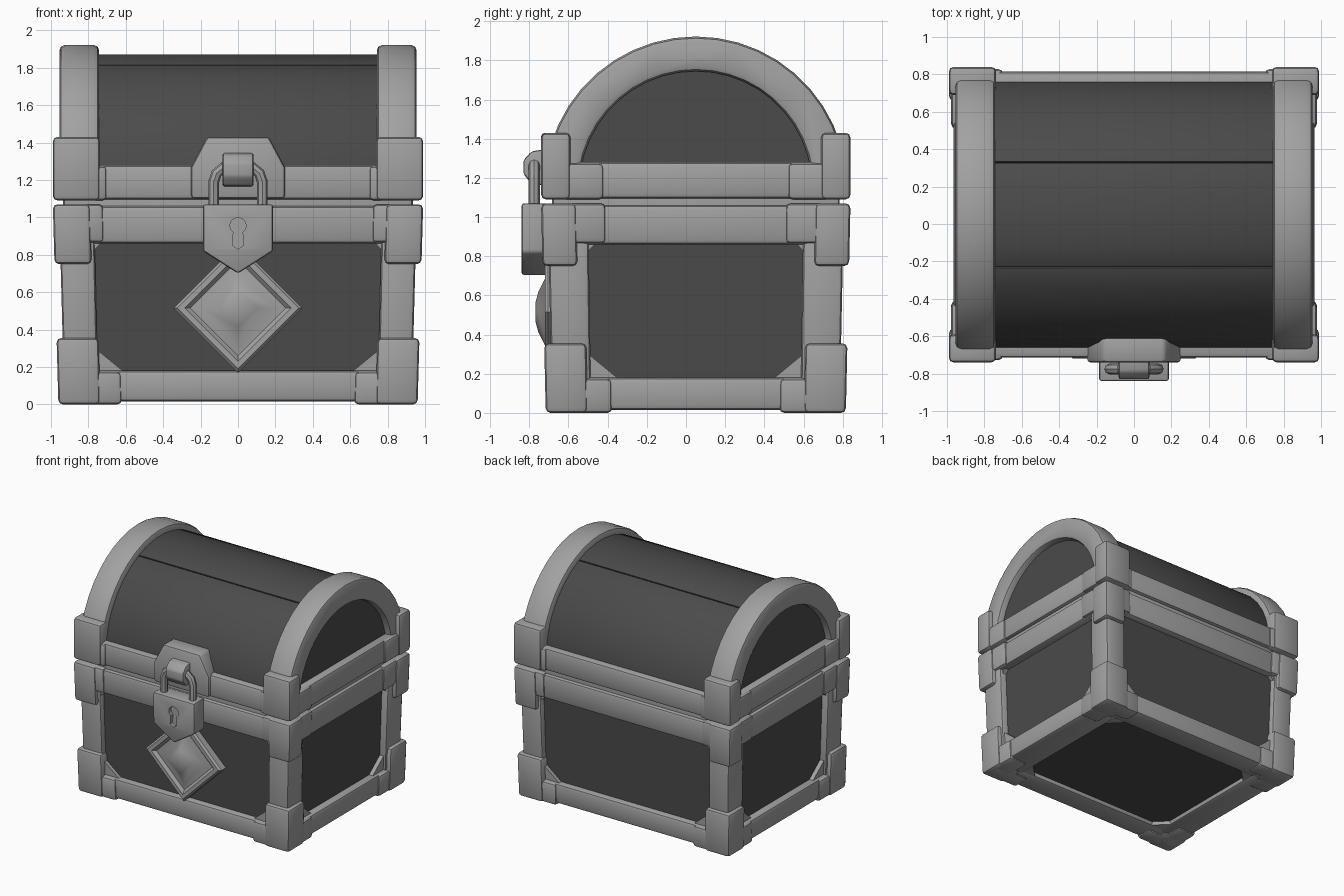
import bpy, bmesh, math
from mathutils import Vector

if "Cube" in bpy.data.objects:
    bpy.data.objects.remove(bpy.data.objects["Cube"])

CY = 0.05        # the chest sits slightly behind the lock
BODY_TOP = 1.07
HINGE = 1.15     # centre height of the lid arch


def material(name, value):
    m = bpy.data.materials.new(name)
    m.use_nodes = True
    color = (value, value, value, 1)
    m.diffuse_color = color
    bsdf = m.node_tree.nodes["Principled BSDF"]
    bsdf.inputs["Base Color"].default_value = color
    bsdf.inputs["Roughness"].default_value = 0.7
    return m


METAL = material("grey metal", 0.36)
WOOD = material("dark wood", 0.07)


def smooth(ob):
    bpy.ops.object.select_all(action='DESELECT')
    ob.select_set(True)
    bpy.context.view_layer.objects.active = ob
    bpy.ops.object.shade_smooth_by_angle(angle=math.radians(35))


def finish(name, bm, mat, bevel=0.0, taper=False):
    bmesh.ops.recalc_face_normals(bm, faces=bm.faces)
    if bevel:
        edges = [e for e in bm.edges if e.calc_face_angle(0) > math.radians(28)]
        bmesh.ops.bevel(bm, geom=edges, offset=bevel, segments=2,
                        profile=0.5, affect='EDGES', clamp_overlap=True)
    for v in bm.verts:
        if taper:
            s = 1 - 0.03 * (1 - v.co.z / BODY_TOP)
            v.co.x *= s
            v.co.y *= s
        v.co.y += CY
    me = bpy.data.meshes.new(name)
    bm.to_mesh(me)
    bm.free()
    me.materials.append(mat)
    ob = bpy.data.objects.new(name, me)
    bpy.context.collection.objects.link(ob)
    smooth(ob)
    return ob


def prism(name, pts, axis, lo, hi, mat=METAL, bevel=0.0, taper=False):
    """Extrude a 2D outline along one axis."""
    place = {'X': lambda u, v, w: (w, u, v),
             'Y': lambda u, v, w: (u, w, v),
             'Z': lambda u, v, w: (u, v, w)}[axis]
    bm = bmesh.new()
    face = bm.faces.new([bm.verts.new(place(u, v, lo)) for u, v in pts])
    ext = bmesh.ops.extrude_face_region(bm, geom=[face])
    shift = Vector(place(0, 0, hi - lo))
    for g in ext["geom"]:
        if isinstance(g, bmesh.types.BMVert):
            g.co += shift
    return finish(name, bm, mat, bevel, taper)


def box(name, x, y, z, mat=METAL, bevel=0.025, taper=False):
    (a, b), (c, d) = sorted(x), sorted(y)
    return prism(name, [(a, c), (b, c), (b, d), (a, d)], 'Z', z[0], z[1], mat, bevel, taper)


def arc(r, a0, a1, n):
    angles = [math.radians(a0 + (a1 - a0) * i / n) for i in range(n + 1)]
    return [(-r * math.cos(a), HINGE + r * math.sin(a)) for a in angles]


def both(s, lo, hi):
    return (s * lo, s * hi)


# Wooden cores and the metal lip between body and lid
box("body_panels", (-.90, .90), (-.71, .71), (.05, .98), WOOD, 0, True)
box("rim_lip", (-.935, .935), (-.735, .735), (.95, 1.2))
prism("lid_end_panels", arc(.695, 0, 180, 24), 'X', -.90, .90, WOOD)

# Curved lid planks
for name, a0, a1 in (("front", 0, 66.8), ("top", 67.3, 112.7), ("back", 113.2, 180)):
    n = max(4, round((a1 - a0) / 9))
    prism("lid_plank_" + name, arc(.722, a0, a1, n) + arc(.66, a1, a0, n),
          'X', -.76, .76, WOOD, 0.004)

# Rails along the front and back
for s, side in ((-1, "front"), (1, "back")):
    box("body_top_rail_" + side, (-.9, .9), both(s, .58, .765), (.86, 1.06), taper=True)
    box("body_bottom_rail_" + side, (-.9, .9), both(s, .56, .765), (.015, .18), taper=True)
    box("lid_rail_" + side, (-.9, .9), both(s, .6, .765), (1.095, 1.28))

# Rails and arches on the ends
for s, side in ((-1, "right"), (1, "left")):
    box("body_top_rail_" + side, both(s, .74, .965), (-.7, .7), (.86, 1.06), taper=True)
    box("body_bottom_rail_" + side, both(s, .72, .965), (-.7, .7), (.015, .18), taper=True)
    box("lid_rail_" + side, both(s, .75, .965), (-.7, .7), (1.095, 1.28))
    lo, hi = sorted(both(s, .742, .955))
    prism("lid_arch_" + side, arc(.772, 0, 180, 22) + arc(.595, 180, 0, 22),
          'X', lo, hi, METAL, 0.03)

# Corner posts, caps and gussets, repeated at all four corners
for sx, sidex in ((-1, "right"), (1, "left")):
    for sy, sidey in ((-1, "front"), (1, "back")):
        tag = "_" + sidey + "_" + sidex
        box("post" + tag, both(sx, .77, .957), both(sy, .55, .757), (.1, 1.0), taper=True)
        # name, inner x, inner y, z range, arm x, arm y, arm z range, taper
        for cap, cx, cy, cz, ax, ay, az, tp in (
                ("bottom_cap", .76, .57, (0, .355), .64, .44, (0, .175), True),
                ("top_cap", .79, .61, (.75, BODY_TOP), .72, .46, (.865, BODY_TOP), True),
                ("lid_cap", .738, .64, (1.09, 1.43), .70, .47, (1.09, 1.275), False)):
            box(cap + tag, both(sx, cx, .99), both(sy, cy, .79), cz, taper=tp)
            box(cap + "_long_arm" + tag, both(sx, ax, .97), both(sy, .62, .778), az, taper=tp)
            box(cap + "_short_arm" + tag, both(sx, .8, .978), both(sy, ay, .77), az, taper=tp)
        # Slanted corners of the wooden panels
        for level, z, leg, rise in (("low", .17, .16, .13), ("high", .87, .05, -.05)):
            x, y = sx * .78, sy * .56
            lo, hi = sorted(both(sy, .69, .74))
            prism("gusset_" + level + "_long" + tag,
                  [(x, z), (x - sx * leg, z), (x, z + rise)], 'Y', lo, hi, taper=True)
            lo, hi = sorted(both(sx, .88, .935))
            prism("gusset_" + level + "_end" + tag,
                  [(y, z), (y - sy * leg, z), (y, z + rise)], 'X', lo, hi, taper=True)
        x, y = sx * .73, sy * .57
        prism("gusset_underside" + tag,
              [(x, y), (x - sx * .12, y), (x, y - sy * .12)], 'Z', .02, .07, taper=True)

# Hasp plate on the lid front
prism("hasp_plate", [(-.25, 1.1), (.25, 1.1), (.25, 1.27), (.165, 1.43),
                     (-.165, 1.43), (-.25, 1.27)], 'Y', -.79, -.64, METAL, 0.018)

# Hasp tab that holds the shackle
prism("hasp_tab", [(-.75, 1.35), (-.84, 1.335), (-.88, 1.29), (-.88, 1.22),
                   (-.84, 1.17), (-.75, 1.16)], 'X', -.082, .082, METAL, 0.012)

# Shackle: a bent rod
curve = bpy.data.curves.new("shackle", 'CURVE')
curve.dimensions = '3D'
curve.bevel_depth = 0.029
curve.bevel_resolution = 2
half = [(.13, 1.04), (.13, 1.19), (.115, 1.235), (.08, 1.265)]
path = [(-x, z) for x, z in half] + half[::-1]
spline = curve.splines.new('POLY')
spline.points.add(len(path) - 1)
for p, (x, z) in zip(spline.points, path):
    p.co = (x, -.775, z, 1)
shackle = bpy.data.objects.new("shackle", curve)
bpy.context.collection.objects.link(shackle)
curve.materials.append(METAL)
bpy.ops.object.select_all(action='DESELECT')
shackle.select_set(True)
bpy.context.view_layer.objects.active = shackle
bpy.ops.object.convert(target='MESH')
smooth(shackle)

# Padlock body with a cut keyhole
lock = prism("padlock", [(-.187, 1.07), (.187, 1.07), (.187, .82), (0, .70), (-.187, .82)],
             'Y', -.89, -.75, METAL, 0.014)
ring = [math.radians(-55 + 290 * i / 12) for i in range(13)]
keyhole = [(.043 * math.cos(a), .955 + .043 * math.sin(a)) for a in ring]
cutter = prism("keyhole_cutter", keyhole + [(-.03, .85), (0, .83), (.03, .85)],
               'Y', -.95, -.86)
cutter.hide_render = True
mod = lock.modifiers.new("keyhole", 'BOOLEAN')
mod.operation = 'DIFFERENCE'
mod.object = cutter
bpy.context.view_layer.objects.active = lock
bpy.ops.object.modifier_apply(modifier=mod.name)
bpy.data.objects.remove(cutter)
smooth(lock)

# Diamond ornament: stacked square rings with a raised centre
bm = bmesh.new()
rings = []
for r, y in ((.345, -.69), (.345, -.755), (.325, -.77), (.285, -.77),
             (.255, -.748), (.2, -.755), (.1, -.805), (.05, -.818)):
    rings.append([bm.verts.new((r * u, y, .515 + r * v))
                  for u, v in ((1, 0), (0, 1), (-1, 0), (0, -1))])
for a, b in zip(rings, rings[1:]):
    for i in range(4):
        j = (i + 1) % 4
        bm.faces.new((a[i], a[j], b[j], b[i]))
bm.faces.new(rings[0][::-1])
bm.faces.new(rings[-1])
finish("diamond_ornament", bm, METAL)
